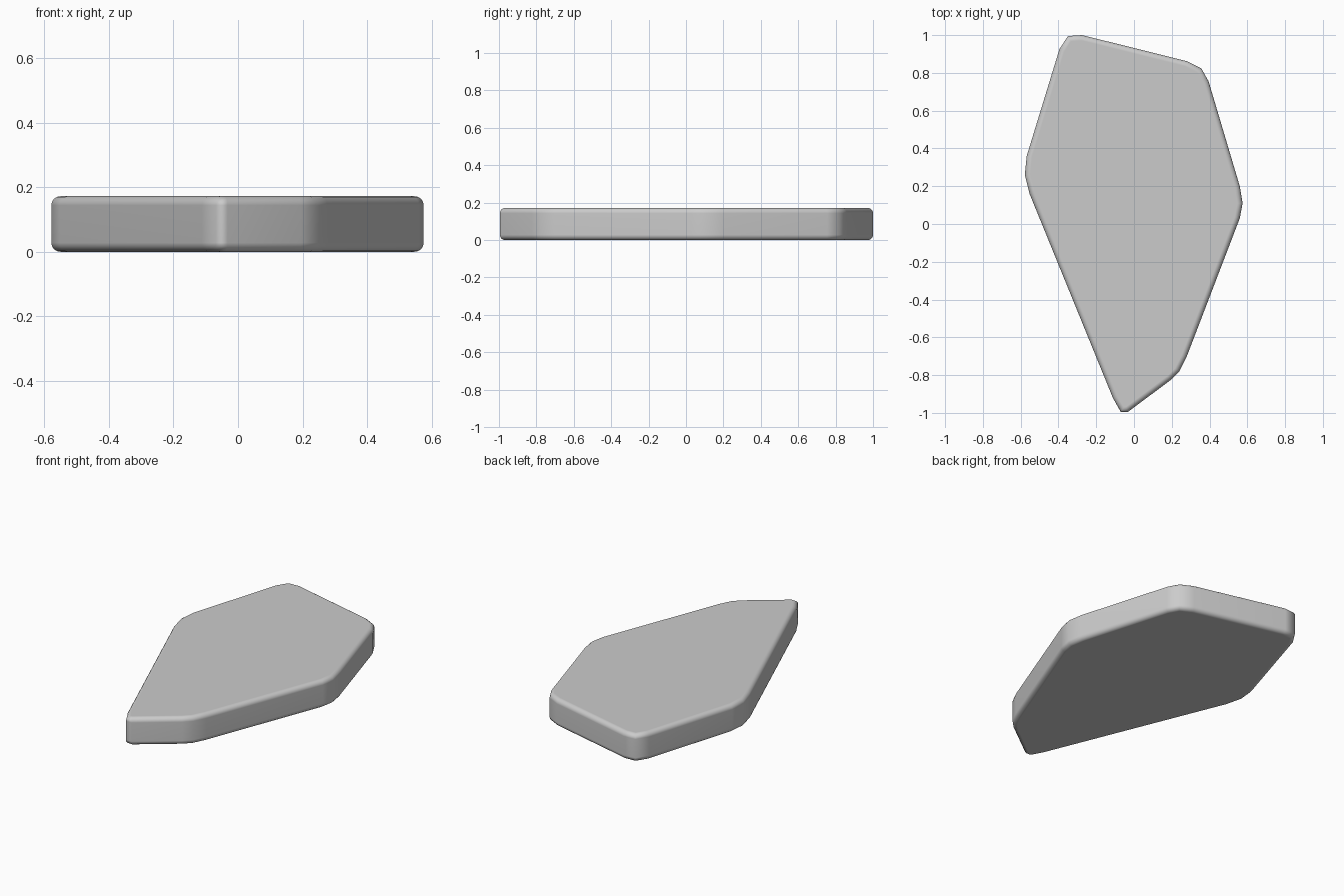
import bpy, bmesh

if "Cube" in bpy.data.objects:
    bpy.data.objects.remove(bpy.data.objects["Cube"])

HEIGHT = 0.172

# Outline of the slab seen from above, three points per softened corner
outline = [(-0.07, -0.995), (-0.032, -0.995),
           (0.195, -0.825), (0.24, -0.78), (0.278, -0.705),
           (0.56, 0.03), (0.575, 0.11), (0.56, 0.20),
           (0.395, 0.755), (0.357, 0.823), (0.28, 0.862),
           (-0.275, 1.0), (-0.35, 0.995), (-0.395, 0.925),
           (-0.568, 0.36), (-0.578, 0.26), (-0.553, 0.16),
           (-0.112, -0.92)]

bm = bmesh.new()
base = bm.faces.new([bm.verts.new((x, y * 1.0 if abs(y) < 0.99 else (1 if y > 0.998 else y), 0))
                     for x, y in outline])
new = bmesh.ops.extrude_face_region(bm, geom=[base])["geom"]
for v in new:
    if isinstance(v, bmesh.types.BMVert):
        v.co.z = HEIGHT
bmesh.ops.recalc_face_normals(bm, faces=bm.faces)

# Round the upper and lower rims
rims = [e for e in bm.edges if abs(e.verts[0].co.z - e.verts[1].co.z) < 1e-5]
bmesh.ops.bevel(bm, geom=rims, offset=0.028, segments=4, profile=0.5, affect='EDGES')
bmesh.ops.recalc_face_normals(bm, faces=bm.faces)
for f in bm.faces:
    f.smooth = True

mesh = bpy.data.meshes.new("stone_slab")
bm.to_mesh(mesh)
bm.free()
slab = bpy.data.objects.new("stone_slab", mesh)
bpy.context.collection.objects.link(slab)

# Keep the broad faces flat in shading
wn = slab.modifiers.new("flat_shading", 'WEIGHTED_NORMAL')
wn.keep_sharp = True
